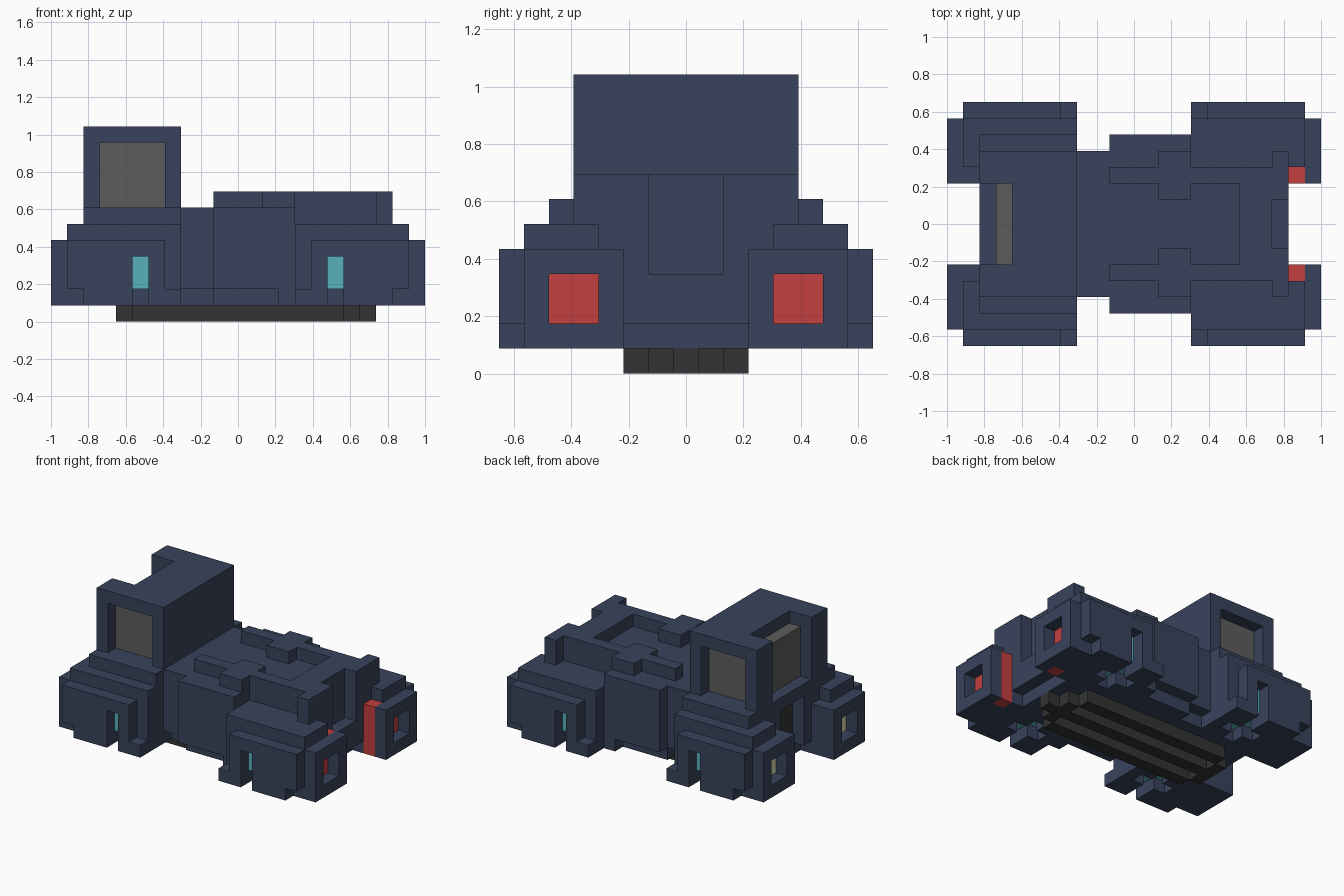
import bpy, bmesh

if "Cube" in bpy.data.objects:
    bpy.data.objects.remove(bpy.data.objects["Cube"])

U = 2 / 23                      # one cube of the block grid
NX, NY = 23, 15                 # grid length and width

COLOURS = {
    "navy paint": (0.039, 0.055, 0.105, 1),
    "grey glass": (0.107, 0.107, 0.107, 1),
    "dark metal": (0.034, 0.034, 0.034, 1),
    "red lamp": (0.55, 0.05, 0.05, 1),
    "teal glow": (0.098, 0.434, 0.503, 1),
    "pale yellow lamp": (0.70, 0.71, 0.42, 1),
}
MATS = {}
for name, col in COLOURS.items():
    MATS[name] = bpy.data.materials.new(name)
    MATS[name].diffuse_color = col

grid = {}                       # cell -> (part, colour)


def box(part, colour, x, y, z, flip=False):
    """Fill a range of cells, mirrored left/right; part None cuts cells away.
    flip also turns it end for end."""
    for i in range(*x):
        for j in range(*y):
            for k in range(*z):
                a = NX - 1 - i if flip else i
                for b in (j, NY - 1 - j):
                    if part is None:
                        grid.pop((a, b, k), None)
                    else:
                        grid[a, b, k] = (part, colour)


def cut(x, y, z, flip=False):
    box(None, None, x, y, z, flip)


N = "navy paint"

# lower body, mid section and load bed floor
box("body", N, (2, 21), (4, 11), (1, 7))
box("body", N, (8, 10), (3, 12), (1, 7))
box("body", N, (10, 15), (2, 13), (1, 7))
# recessed sills and ends
cut((8, 10), (3, 4), (1, 2))
cut((10, 14), (2, 3), (1, 2))
cut((20, 21), (5, 10), (1, 2))
cut((2, 3), (5, 10), (1, 2))

# bed rails and tail wall
box("bed_rail", N, (10, 21), (4, 5), (7, 8))
box("bed_rail", N, (13, 15), (3, 6), (7, 8))
box("tail_wall", N, (18, 21), (4, 11), (7, 8))
box("tail_wall", N, (20, 21), (3, 4), (5, 8))
cut((20, 21), (6, 9), (4, 8))

# cab with side windows and windscreen
box("cab", N, (2, 8), (3, 12), (6, 12))
box("cab", N, (2, 8), (2, 13), (6, 7))
cut((3, 7), (3, 4), (7, 11))
box("side_window", "grey glass", (3, 7), (4, 5), (7, 11))
cut((2, 4), (5, 10), (7, 12))
box("windscreen", "grey glass", (3, 4), (5, 10), (7, 11))

# nose grille, sunk one cube
cut((2, 3), (6, 9), (2, 6))
box("grille", "dark metal", (3, 4), (6, 9), (2, 6))

# four corner pods, each with a lamp and a glowing thruster
for flip, lamp in ((False, "pale yellow lamp"), (True, "red lamp")):
    p = "rear_pod" if flip else "front_pod"
    box(p, N, (1, 8), (1, 4), (1, 6), flip)
    box(p, N, (0, 2), (1, 5), (1, 5), flip)
    box(p, N, (1, 7), (0, 1), (2, 5), flip)
    box(p, N, (2, 8), (0, 1), (1, 2), flip)
    # lamp set in the end of the pod
    cut((0, 1), (2, 4), (2, 4), flip)
    box(p + "_lamp", lamp, (1, 2), (2, 4), (2, 4), flip)
    # slot in the side and cross-shaped well underneath
    cut((5, 6), (0, 1), (1, 4), flip)
    for x, y in (((5, 6), (1, 4)), ((4, 7), (2, 3))):
        cut(x, y, (1, 2), flip)
        box(p + "_thruster", "teal glow", x, y, (2, 4), flip)
# red inner corner of the rear lamps
box("rear_pod_lamp", "red lamp", (21, 22), (4, 5), (1, 5))

# underside rails
box("under_rail", "dark metal", (5, 18), (5, 6), (0, 1))
box("under_rail", "dark metal", (4, 20), (7, 8), (0, 1))
box("under_rail", "dark metal", (4, 5), (6, 7), (0, 1))
box("under_rail", "dark metal", (18, 19), (6, 7), (0, 1))

# exposed cube faces become one mesh per part
SIDES = {
    (1, 0, 0): ((1, 0, 0), (1, 1, 0), (1, 1, 1), (1, 0, 1)),
    (-1, 0, 0): ((0, 0, 0), (0, 0, 1), (0, 1, 1), (0, 1, 0)),
    (0, 1, 0): ((0, 1, 0), (0, 1, 1), (1, 1, 1), (1, 1, 0)),
    (0, -1, 0): ((0, 0, 0), (1, 0, 0), (1, 0, 1), (0, 0, 1)),
    (0, 0, 1): ((0, 0, 1), (1, 0, 1), (1, 1, 1), (0, 1, 1)),
    (0, 0, -1): ((0, 0, 0), (0, 1, 0), (1, 1, 0), (1, 0, 0)),
}
for part in sorted({v[0] for v in grid.values()}):
    bm = bmesh.new()
    verts = {}
    for cell, (owner, colour) in grid.items():
        if owner != part:
            continue
        mat = MATS[colour]
        for d, corners in SIDES.items():
            if tuple(c + e for c, e in zip(cell, d)) in grid:
                continue
            face = []
            for c in corners:
                key = tuple(a + b for a, b in zip(cell, c))
                if key not in verts:
                    verts[key] = bm.verts.new(((key[0] - NX / 2) * U,
                                               (key[1] - NY / 2) * U, key[2] * U))
                face.append(verts[key])
            bm.faces.new(face)
    bmesh.ops.dissolve_limit(bm, angle_limit=0.01, verts=bm.verts[:], edges=bm.edges[:])
    me = bpy.data.meshes.new(part)
    bm.to_mesh(me)
    bm.free()
    me.materials.append(mat)
    bpy.context.collection.objects.link(bpy.data.objects.new(part, me))

for m in bpy.data.materials:
    if m.users and not m.is_grease_pencil:
        m.use_nodes = True
        m.node_tree.nodes["Principled BSDF"].inputs["Base Color"].default_value = m.diffuse_color
